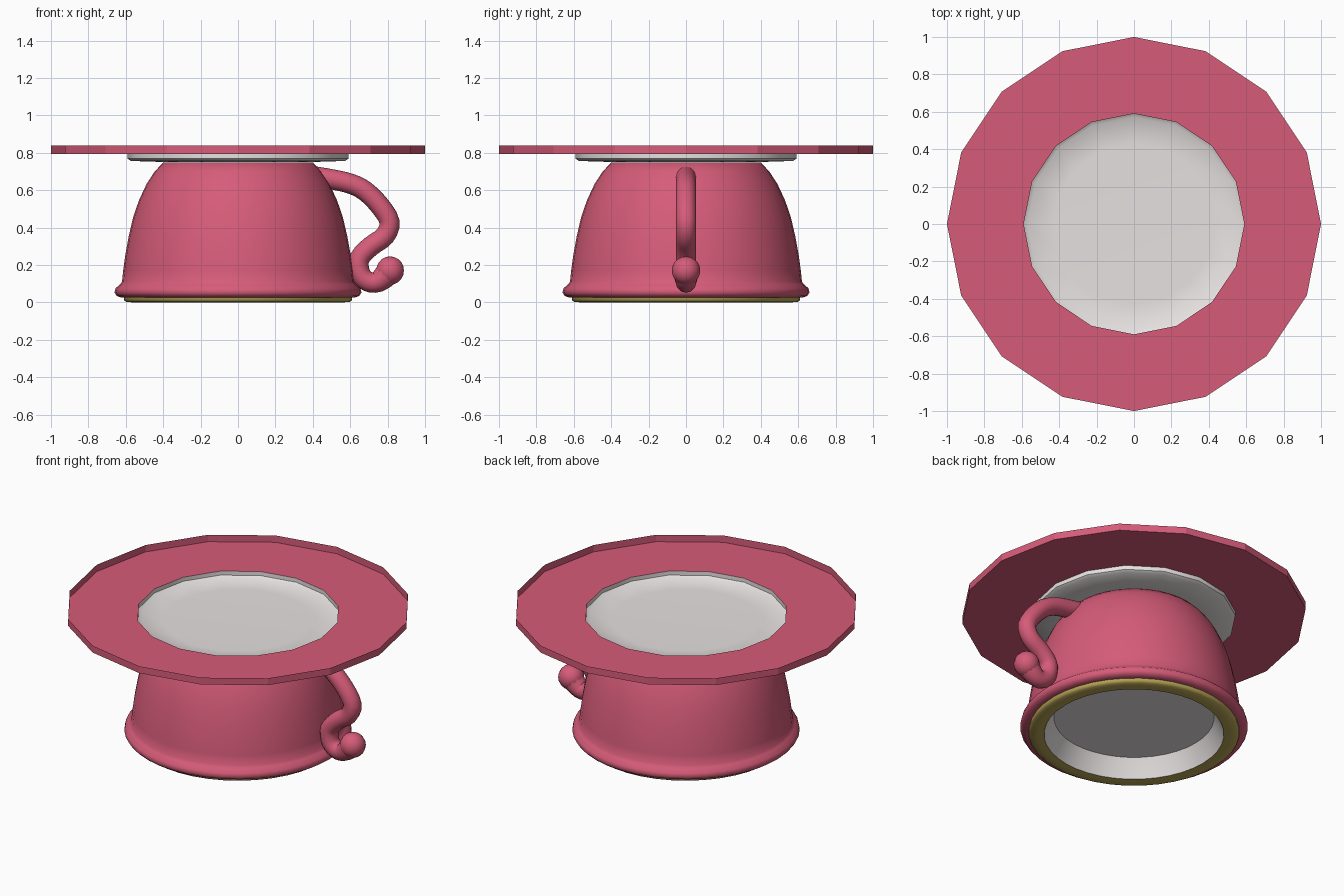
import bpy, bmesh, math
from mathutils import Vector

if "Cube" in bpy.data.objects:
    bpy.data.objects.remove(bpy.data.objects["Cube"])


def material(name, rgb):
    m = bpy.data.materials.new(name)
    m.diffuse_color = (*rgb, 1)
    m.use_nodes = True
    m.node_tree.nodes["Principled BSDF"].inputs["Base Color"].default_value = m.diffuse_color
    return m


PINK = material("rose_pink", (0.67, 0.106, 0.19))
WHITE = material("porcelain_white", (0.79, 0.755, 0.745))
GOLD = material("dull_gold", (0.47, 0.37, 0.09))


def finish(bm, name, mat, smooth_angle):
    bmesh.ops.remove_doubles(bm, verts=bm.verts, dist=1e-5)
    bmesh.ops.recalc_face_normals(bm, faces=bm.faces)
    me = bpy.data.meshes.new(name)
    bm.to_mesh(me)
    bm.free()
    me.materials.append(mat)
    for p in me.polygons:
        p.use_smooth = smooth_angle > 0
    if smooth_angle > 0:
        me.set_sharp_from_angle(angle=math.radians(smooth_angle))
    ob = bpy.data.objects.new(name, me)
    bpy.context.collection.objects.link(ob)
    return ob


def lathe(name, profile, sides, mat, smooth_angle=40):
    """Spin an (r, z) profile about the z axis."""
    bm = bmesh.new()
    vs = [bm.verts.new((r, 0, z)) for r, z in profile]
    es = [bm.edges.new(pair) for pair in zip(vs, vs[1:])]
    bmesh.ops.spin(bm, geom=vs + es, cent=(0, 0, 0), axis=(0, 0, 1),
                   angle=math.tau, steps=sides, use_duplicate=False)
    return finish(bm, name, mat, smooth_angle)


def catmull(points, steps):
    """Smooth a path through its control points."""
    p = [Vector(q) for q in points]
    p = [2 * p[0] - p[1]] + p + [2 * p[-1] - p[-2]]
    out = []
    for a, b, c, d in zip(p, p[1:], p[2:], p[3:]):
        for i in range(steps):
            t = i / steps
            out.append(0.5 * (2 * b + (c - a) * t + (2 * a - 5 * b + 4 * c - d) * t * t
                              + (3 * b - a - 3 * c + d) * t ** 3))
    return out + [p[-2]]


def tube(name, points, radius, end_radius, sides, mat):
    """Sweep a round section along a path in the xz plane, widening at the end."""
    path = catmull(points, 3)
    last = len(path) - 1
    bm = bmesh.new()
    rings = []
    for i, c in enumerate(path):
        t = (path[min(i + 1, last)] - path[max(i - 1, 0)]).normalized()
        n = Vector((-t.y, t.x))
        rad = radius + (end_radius - radius) * max(0, 1 - (last - i) / 6)
        ring = []
        for k in range(sides):
            a = math.tau * k / sides
            q = c + n * rad * math.cos(a)
            ring.append(bm.verts.new((q.x, rad * math.sin(a), q.y)))
        rings.append(ring)
    for r0, r1 in zip(rings, rings[1:]):
        for k in range(sides):
            j = (k + 1) % sides
            bm.faces.new((r0[k], r0[j], r1[j], r1[k]))
    bm.faces.new(rings[0])
    bm.faces.new(rings[-1])
    return finish(bm, name, mat, 60)


# Upside-down cup: domed outside running into a flared lip
lathe("cup_body", [(0, 0.748), (0.40, 0.748), (0.445, 0.70), (0.488, 0.635), (0.53, 0.545),
                   (0.562, 0.45), (0.585, 0.35), (0.603, 0.25), (0.614, 0.17), (0.62, 0.11),
                   (0.632, 0.095), (0.655, 0.075), (0.66, 0.052), (0.648, 0.034),
                   (0.625, 0.026), (0.59, 0.026)], 40, PINK, 60)
# Gilded rim that the cup stands on
lathe("cup_gold_rim", [(0.61, 0.03), (0.61, 0.012), (0.598, 0.002), (0.56, 0.0),
                       (0.522, 0.002)], 40, GOLD, 80)
# Pale inside of the cup
lathe("cup_inside", [(0.522, 0.002), (0.495, 0.06), (0.465, 0.115), (0, 0.115)], 40, WHITE)

# Curled handle with a ball at its end
tube("handle", [(0.40, 0.675), (0.50, 0.658), (0.60, 0.635), (0.68, 0.595), (0.76, 0.515),
                (0.81, 0.43), (0.785, 0.355), (0.71, 0.30), (0.65, 0.235), (0.65, 0.165),
                (0.68, 0.12), (0.73, 0.105), (0.775, 0.13), (0.81, 0.17)],
     0.054, 0.07, 12, PINK)
ball = bmesh.new()
bmesh.ops.create_uvsphere(ball, u_segments=14, v_segments=10, radius=0.076)
bmesh.ops.translate(ball, verts=ball.verts, vec=(0.813, 0, 0.17))
finish(ball, "handle_ball", PINK, 60)

# Sixteen-sided saucer: thin upright edge around a flat ring
lathe("saucer_ring", [(1.0, 0.838), (1.0, 0.794), (0.59, 0.794)], 16, PINK, 0)
# Shallow white well in the middle of the saucer
lathe("saucer_well", [(0.59, 0.794), (0.59, 0.768)], 16, WHITE, 30)
lathe("saucer_well_floor", [(0.59, 0.768), (0.572, 0.756), (0.43, 0.7515), (0, 0.7515)],
      16, WHITE, 50)
